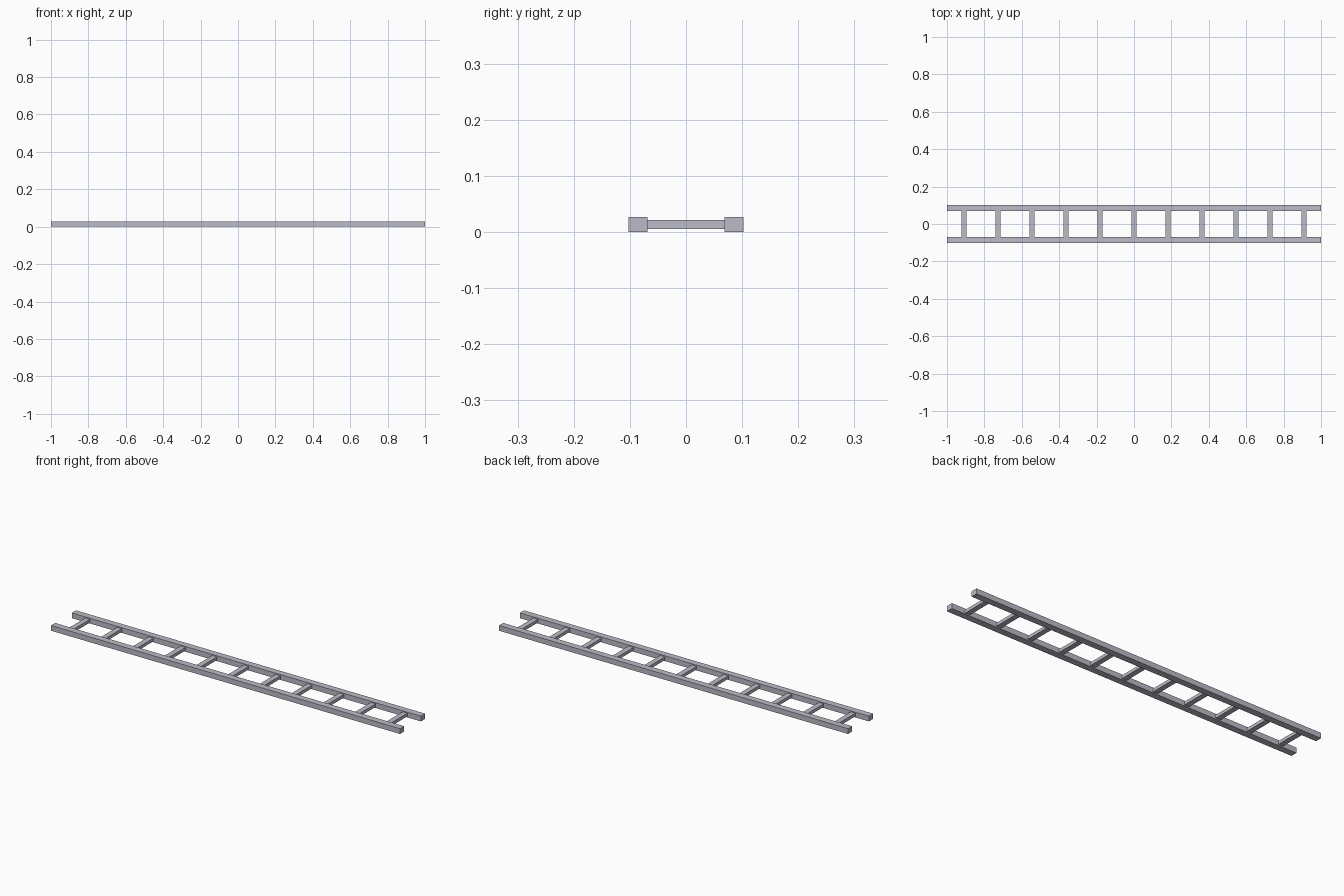
import bpy
import bmesh
from mathutils import Matrix

if "Cube" in bpy.data.objects:
    bpy.data.objects.remove(bpy.data.objects["Cube"])

LENGTH = 2.0
RUNGS = 11
PITCH = LENGTH / RUNGS
RAIL_OUT, RAIL_IN, RAIL_H = 0.1023, 0.0682, 0.0273
RUNG_W, RUNG_H = 0.0273, 0.0164

metal = bpy.data.materials.new("pale_grey_metal")
metal.diffuse_color = (0.50, 0.50, 0.58, 1)
metal.use_nodes = True
metal.node_tree.nodes["Principled BSDF"].inputs["Base Color"].default_value = metal.diffuse_color


def box(name, size, loc):
    bm = bmesh.new()
    bmesh.ops.create_cube(bm, size=1, matrix=Matrix.Diagonal((*size, 1)))
    mesh = bpy.data.meshes.new(name)
    bm.to_mesh(mesh)
    bm.free()
    mesh.materials.append(metal)
    ob = bpy.data.objects.new(name, mesh)
    ob.location = loc
    bpy.context.collection.objects.link(ob)
    return ob


# Two side rails
for side, label in ((-1, "front"), (1, "back")):
    box(f"{label}_rail", (LENGTH, RAIL_OUT - RAIL_IN, RAIL_H),
        (0, side * (RAIL_OUT + RAIL_IN) / 2, RAIL_H / 2))

# Evenly spaced rungs spanning between the rails
for i in range(RUNGS):
    box(f"rung_{i + 1}", (RUNG_W, 2 * RAIL_IN, RUNG_H),
        ((i - (RUNGS - 1) / 2) * PITCH, 0, RAIL_H / 2))
